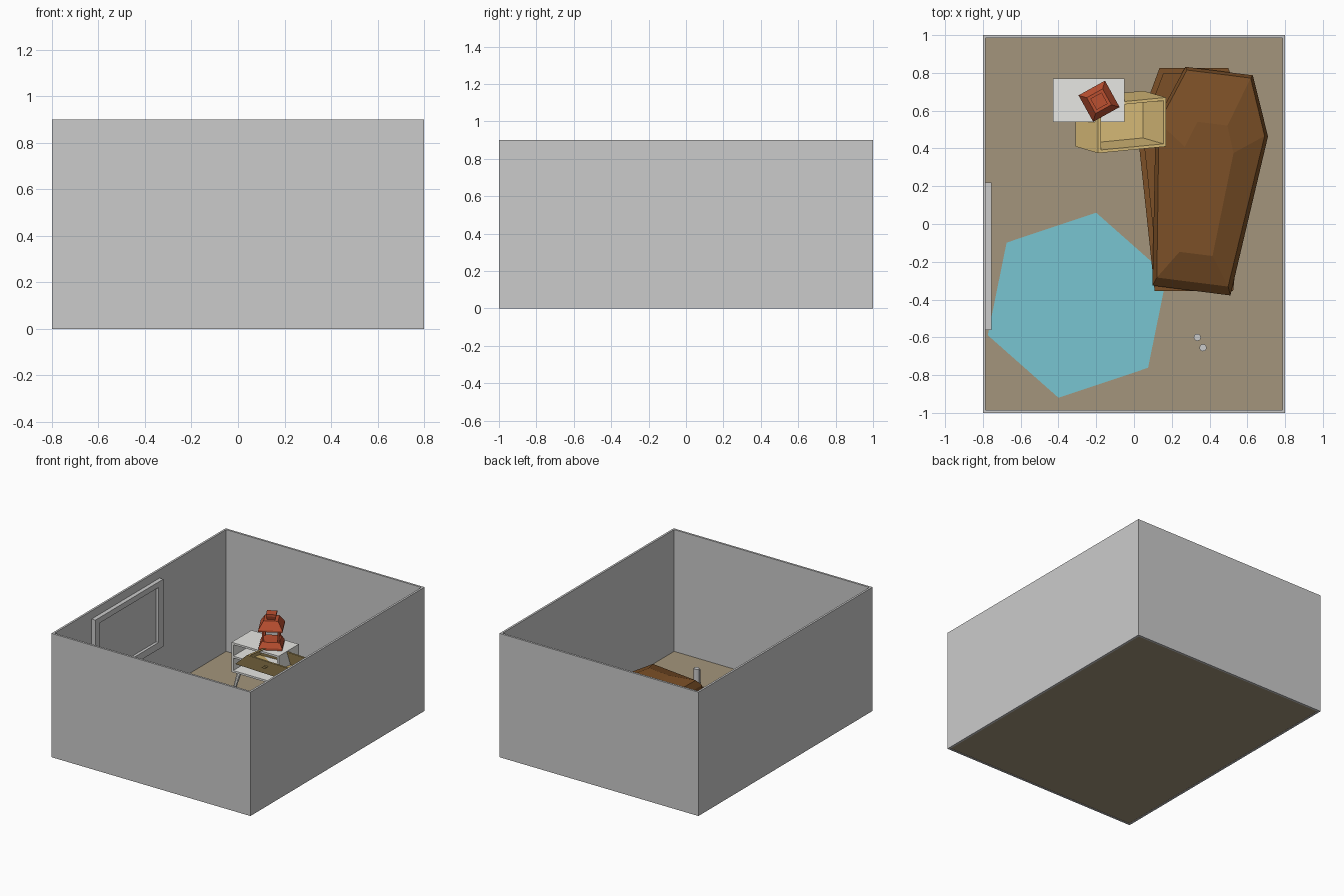
import bpy
from math import radians, cos, sin
from mathutils import Matrix, Vector

if "Cube" in bpy.data.objects:
    bpy.data.objects.remove(bpy.data.objects["Cube"])


def mat(name, rgb):
    m = bpy.data.materials.new(name)
    m.diffuse_color = (*rgb, 1)
    m.use_nodes = True
    m.node_tree.nodes["Principled BSDF"].inputs["Base Color"].default_value = m.diffuse_color
    return m


TAN = mat("floor_tan", (0.37, 0.30, 0.20))
CYAN = mat("rug_cyan", (0.19, 0.56, 0.64))
BROWN = mat("coffin_brown", (0.20, 0.08, 0.02))
WOOD = mat("drawer_wood", (0.62, 0.45, 0.17))
RED = mat("lantern_red", (0.50, 0.08, 0.03))
WHITE = mat("stand_white", (0.80, 0.80, 0.77))


def mesh(name, verts, faces, m=None, xf=None):
    me = bpy.data.meshes.new(name)
    me.from_pydata([tuple(v) for v in verts], [], faces)
    ob = bpy.data.objects.new(name, me)
    bpy.context.collection.objects.link(ob)
    if xf:
        me.transform(xf)
    if m:
        me.materials.append(m)
    return ob


def loft(name, loops, m=None, xf=None, cap=True):
    """Skin a list of equal-length loops; closes into a ring if cap is False."""
    n = len(loops[0])
    k = len(loops)
    faces = []
    for j in range(k - 1 if cap else k):
        a, b = j * n, ((j + 1) % k) * n
        for i in range(n):
            faces.append((a + i, a + (i + 1) % n, b + (i + 1) % n, b + i))
    if cap:
        faces += [tuple(reversed(range(n))), tuple(range((k - 1) * n, k * n))]
    return mesh(name, [p for l in loops for p in l], faces, m, xf)


def rect(x, y, z):
    return [(-x, -y, z), (x, -y, z), (x, y, z), (-x, y, z)]


def box(name, lo, hi, m=None, xf=None):
    loops = [[(lo[0], lo[1], z), (hi[0], lo[1], z), (hi[0], hi[1], z), (lo[0], hi[1], z)]
             for z in (lo[2], hi[2])]
    return loft(name, loops, m, xf)


def ngon(r, z, n, start=0.0, cx=0.0, cy=0.0):
    return [(cx + r * cos(radians(start + 360 * i / n)),
             cy + r * sin(radians(start + 360 * i / n)), z) for i in range(n)]


# room shell and floor
loft("room_walls", [rect(.8, 1, 0), rect(.8, 1, .9), rect(.785, .985, .9), rect(.785, .985, 0)], cap=False)
box("floor", (-.785, -.985, 0.002), (.785, .985, .015), TAN)

# hexagonal rug
loft("rug", [ngon(.5, z, 6, 18.5, -.3, -.43) for z in (.015, .02)], CYAN)

# picture frame on the left wall
fx = -.785
for nm, y0, y1, z0, z1 in (("frame_bottom", -.56, .22, .35, .40), ("frame_top", -.56, .22, .80, .84),
                           ("frame_left", -.56, -.51, .40, .80), ("frame_right", .165, .22, .40, .80)):
    box(nm, (fx, y0, z0), (-.755, y1, z1))
box("frame_panel", (fx, -.51, .40), (-.775, .165, .80))


# coffin body and skewed lid
def hexa(y0, w0, y1, w1, y2, w2, z):
    return [(-w0, y0, z), (w0, y0, z), (w1, y1, z), (w2, y2, z), (-w2, y2, z), (-w1, y1, z)]


loft("coffin_body", [
    hexa(0, .208, .86, .30, 1.18, .182, .015), hexa(0, .208, .86, .30, 1.18, .182, .18),
    hexa(.03, .182, .86, .27, 1.15, .16, .18), hexa(.03, .182, .86, .27, 1.15, .16, .04)],
    BROWN, Matrix.Translation((.317, -.354, 0)))
loft("coffin_lid", [
    hexa(0, .208, .86, .30, 1.171, .18, .18), hexa(.0, .208, .86, .30, 1.171, .18, .205),
    hexa(.045, .19, .86, .282, 1.155, .17, .25), hexa(.195, .088, .75, .13, .89, .08, .305)],
    BROWN, Matrix.Translation((.304, -.352, 0)) @ Matrix.Rotation(radians(-7.2), 4, 'Z'))

# open nightstand: panels, shelf, splayed legs
x0, x1, y0, y1, t = -.43, -.05, .54, .77, .014
for nm, z in (("stand_bottom", .13), ("stand_shelf", .235), ("stand_top", .332)):
    box(nm, (x0, y0, z), (x1, y1, z + t), WHITE)
box("stand_left", (x0, y0, .144), (x0 + t, y1, .332), WHITE)
box("stand_right", (x1 - t, y0, .144), (x1, y1, .332), WHITE)
box("stand_back", (x0 + t, y1 - t, .144), (x1 - t, y1, .332), WHITE)
for sx in (-1, 1):
    for sy in (-1, 1):
        cx, cy = -.24 + sx * .15, .655 + sy * .08
        loft("stand_leg", [ngon(.011, .015, 8, 0, cx + sx * .025, cy + sy * .02),
                           ngon(.017, .13, 8, 0, cx, cy)], WHITE)

# tilted open drawer, its right end resting on the coffin
a, b, c = Vector((.36, .035, -.03)), Vector((0, .26, -.03)), Vector((.12, -.035, .11))
xf = Matrix.Translation((-.31, .41, .27)) @ Matrix((a, b, c)).transposed().to_4x4()
box("drawer_bottom", (0, 0, 0), (1, 1, .1), WOOD, xf)
for nm, lo, hi in (("drawer_front", (0, 0, .1), (1, .06, 1)), ("drawer_back", (0, .94, .1), (1, 1, 1)),
                   ("drawer_left", (0, .06, .1), (.04, .94, 1)), ("drawer_right", (.96, .06, .1), (1, .94, 1))):
    box(nm, lo, hi, WOOD, xf)
box("drawer_knob", (.47, -.06, .45), (.53, 0, .65), WOOD, xf)

# lantern on the nightstand
L = Matrix.Translation((-.185, .65, .346)) @ Matrix.Rotation(radians(29), 4, 'Z')
loft("lantern_base", [rect(.078, .078, 0), rect(.078, .078, .015), rect(.06, .06, .05)], RED, L)
loft("lantern_roof", [rect(.08, .08, .132), rect(.08, .08, .145), rect(.048, .048, .20)], RED, L)
loft("lantern_cap", [rect(.026, .026, .20), rect(.034, .034, .225), rect(.034, .034, .24)], RED, L)
for sx in (-.05, .05):
    for sy in (-.05, .05):
        box("lantern_post", (sx - .006, sy - .006, .05), (sx + .006, sy + .006, .132), RED, L)

# two candles on the floor
for nm, x, y, h in (("candle_tall", .335, -.60, .16), ("candle_short", .365, -.655, .12)):
    loft(nm, [ngon(.019, z, 12, 0, x, y) for z in (.015, h)])
